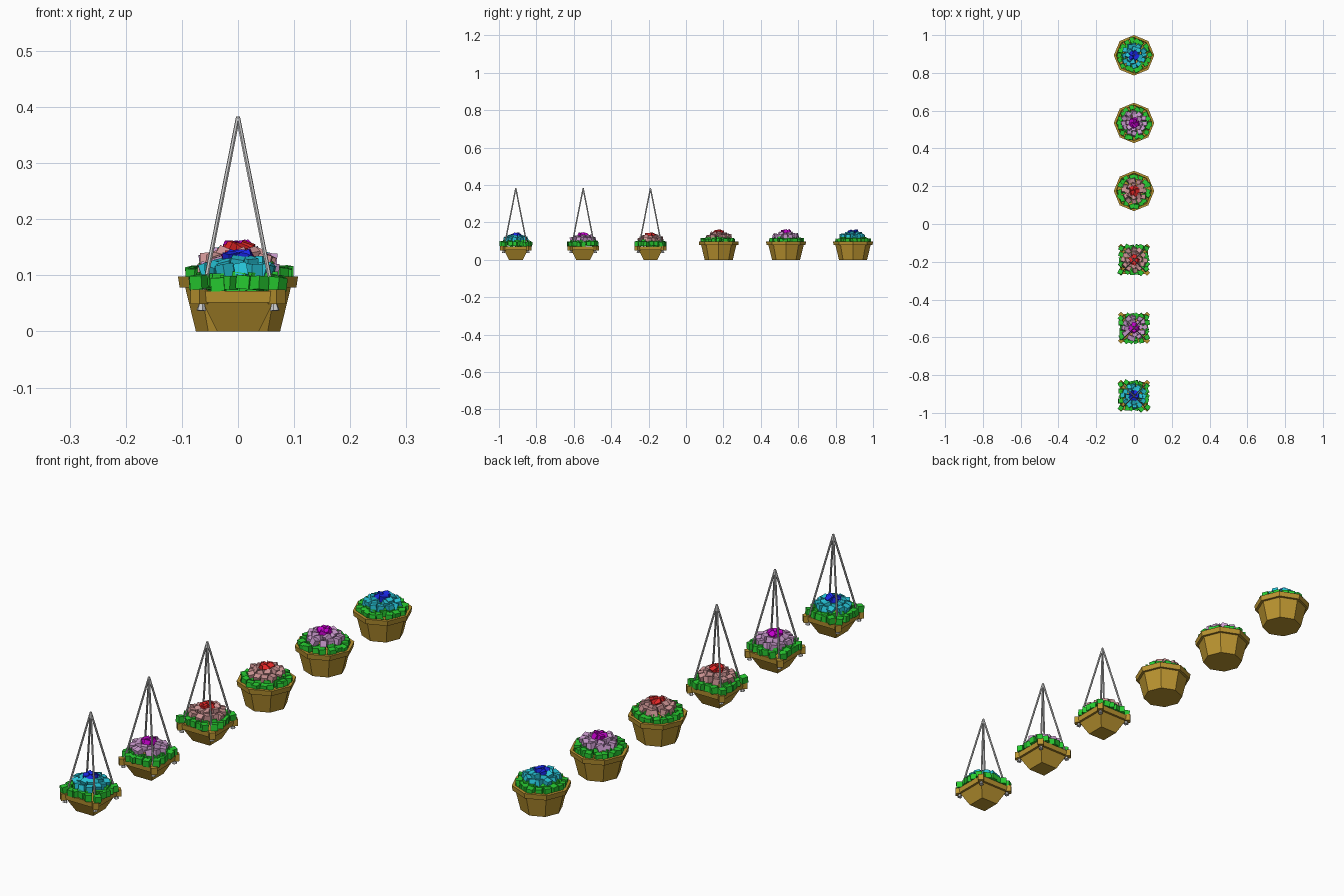
import bpy, bmesh, math, random
from mathutils import Matrix, Vector, Euler

if "Cube" in bpy.data.objects:
    bpy.data.objects.remove(bpy.data.objects["Cube"])

random.seed(4)


def mat(name, rgb):
    m = bpy.data.materials.new(name)
    m.diffuse_color = (*rgb, 1)
    m.use_nodes = True
    m.node_tree.nodes["Principled BSDF"].inputs["Base Color"].default_value = m.diffuse_color
    return m


WOOD = mat("pot_brown", (0.5, 0.3, 0.03))
LEAF = mat("leaf_green", (0.02, 0.6, 0.03))
# pale petals, bright centre
COLOURS = {
    "red": (mat("pale_red", (0.62, 0.3, 0.3)), mat("deep_red", (0.8, 0.02, 0.02))),
    "purple": (mat("pale_purple", (0.6, 0.33, 0.62)), mat("deep_purple", (0.55, 0.0, 0.6))),
    "blue": (mat("pale_blue", (0.02, 0.55, 0.68)), mat("deep_blue", (0.01, 0.02, 0.8))),
}


def finish(bm, name, y, material=None):
    bmesh.ops.recalc_face_normals(bm, faces=bm.faces)
    me = bpy.data.meshes.new(name)
    bm.to_mesh(me)
    bm.free()
    ob = bpy.data.objects.new(name, me)
    ob.location.y = y
    bpy.context.collection.objects.link(ob)
    if material:
        me.materials.append(material)


def lathe(bm, profile, sides, turn=0.0):
    rings = []
    for r, z in profile:
        rings.append([bm.verts.new((r * math.cos(turn + math.tau * i / sides),
                                    r * math.sin(turn + math.tau * i / sides), z))
                      for i in range(sides)])
    for a, b in zip(rings, rings[1:]):
        for i in range(sides):
            j = (i + 1) % sides
            bm.faces.new((a[i], a[j], b[j], b[i]))
    bm.faces.new(rings[0])
    bm.faces.new(rings[-1])


def cube(bm, pos, size, rot):
    m = Matrix.Translation(pos) @ rot.to_matrix().to_4x4()
    bmesh.ops.create_cube(bm, size=1, matrix=m @ Matrix.Diagonal((*size, 1)))


def rod(bm, a, b, r1, r2, sides=6):
    a, b = Vector(a), Vector(b)
    q = (b - a).to_track_quat('Z', 'Y').to_matrix().to_4x4()
    bmesh.ops.create_cone(bm, cap_ends=True, segments=sides, radius1=r1, radius2=r2,
                          depth=(b - a).length, matrix=Matrix.Translation((a + b) / 2) @ q)


def cluster(name, y, material, count, radius, z, size, tilt, square=False):
    """Ring of slightly tumbled cubes."""
    bm = bmesh.new()
    for i in range(count):
        t = math.tau * (i + random.uniform(-0.2, 0.2)) / count
        r = radius * random.uniform(0.93, 1.07)
        c, s = math.cos(t), math.sin(t)
        if square:
            r /= max(abs(c), abs(s))
        rot = Euler((random.uniform(-tilt, tilt), random.uniform(-tilt, tilt),
                     t + random.uniform(-0.5, 0.5)))
        cube(bm, (r * c, r * s, z + random.uniform(-0.003, 0.003)), (size,) * 3, rot)
    finish(bm, name, y, material)


def plants(kind, y, colour, base, square):
    pale, deep = COLOURS[colour]
    n = kind + "_" + colour
    cluster(n + "_outer_leaves", y, LEAF, 18, 0.067 if square else 0.078, base, 0.024, 0.12, square)
    cluster(n + "_inner_leaves", y, LEAF, 12, 0.055, base + 0.006, 0.024, 0.2)
    cluster(n + "_outer_petals", y, pale, 12, 0.054, base + 0.022, 0.023, 0.35)
    cluster(n + "_inner_petals", y, pale, 8, 0.033, base + 0.032, 0.023, 0.4)
    cluster(n + "_flower_centre", y, deep, 5, 0.015, base + 0.043, 0.022, 0.5)


# octagonal standing pots
for y, colour in ((0.175, "red"), (0.535, "purple"), (0.893, "blue")):
    bm = bmesh.new()
    lathe(bm, [(0.075, 0), (0.094, 0.078), (0.104, 0.078), (0.107, 0.098),
               (0.095, 0.098), (0.092, 0.088)], 8)
    finish(bm, "standing_pot_" + colour, y, WOOD)
    plants("standing", y, colour, 0.102, False)

# square hanging pots
Q = math.sqrt(2)
for y, colour in ((-0.91, "blue"), (-0.55, "purple"), (-0.19, "red")):
    bm = bmesh.new()
    lathe(bm, [(r * Q, z) for r, z in ((0.037, 0), (0.063, 0.052), (0.072, 0.052),
                                       (0.074, 0.072), (0.065, 0.072), (0.063, 0.066))],
          4, math.pi / 4)
    corners = [(sx, sy) for sx in (-1, 1) for sy in (-1, 1)]
    # corner blocks
    for sx, sy in corners:
        cube(bm, (sx * 0.069, sy * 0.069, 0.062), (0.022, 0.022, 0.026), Euler((0, 0, math.pi / 4)))
    finish(bm, "hanging_pot_" + colour, y, WOOD)
    # hanger rods with end stops
    bm = bmesh.new()
    for sx, sy in corners:
        rod(bm, (sx * 0.066, sy * 0.066, 0.048), (0, 0, 0.382), 0.0038, 0.0038)
        rod(bm, (sx * 0.0655, sy * 0.0655, 0.037), (sx * 0.0645, sy * 0.0645, 0.05), 0.009, 0.005)
    finish(bm, "hanger_" + colour, y)
    plants("hanging", y, colour, 0.086, True)
